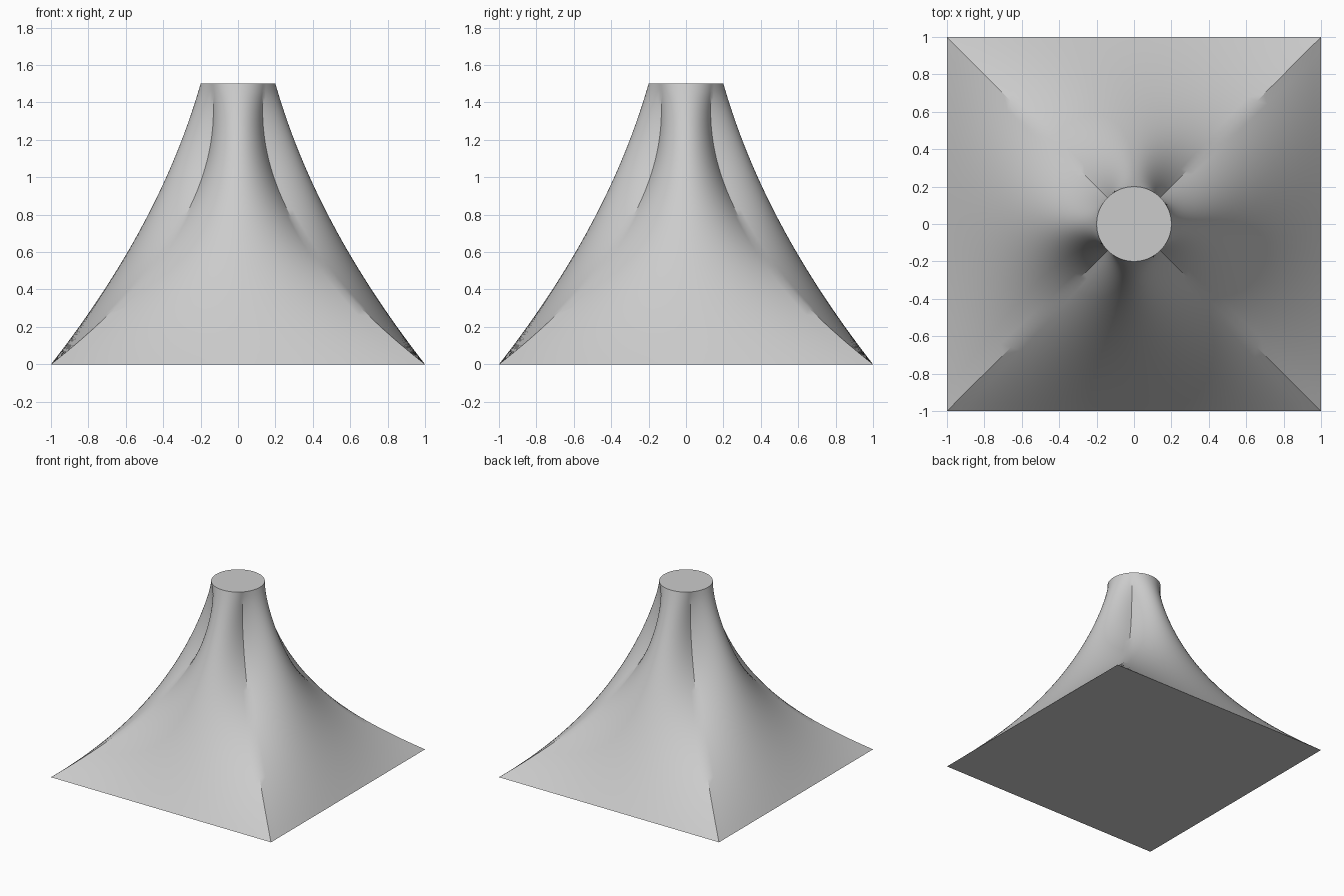
import bpy, bmesh
from math import sin, cos, pi, radians

if "Cube" in bpy.data.objects:
    bpy.data.objects.remove(bpy.data.objects["Cube"])

HEIGHT, TOP_R = 1.5, 0.2
MID_Z, MID_R = 0.55, 0.62      # round middle section of the loft
SIDE, RINGS = 24, 40           # segments per square side, rings in height


def section(z):
    """Points at height z: quadratic loft through square, circle, circle."""
    a = (z - MID_Z) * (z - HEIGHT) / (MID_Z * HEIGHT)
    b = z * (z - HEIGHT) / (MID_Z * (MID_Z - HEIGHT))
    c = z * (z - MID_Z) / (HEIGHT * (HEIGHT - MID_Z))
    r = b * MID_R + c * TOP_R
    pts = []
    for q in range(4):
        cq, sq = round(cos(q * pi / 2)), round(sin(q * pi / 2))
        for i in range(SIDE):
            s = 2 * i / SIDE - 1
            ang = s * pi / 4
            x, y = a + r * cos(ang), a * s + r * sin(ang)
            pts.append((cq * x - sq * y, sq * x + cq * y, z))
    return pts


# Flared body: skin the stacked sections and cap both ends
bm = bmesh.new()
rings = [[bm.verts.new(p) for p in section(HEIGHT * j / RINGS)]
         for j in range(RINGS + 1)]
n = 4 * SIDE
for lo, hi in zip(rings, rings[1:]):
    for i in range(n):
        k = (i + 1) % n
        bm.faces.new((lo[i], lo[k], hi[k], hi[i]))
bm.faces.new(rings[0][::-1])
bm.faces.new(rings[-1])

mesh = bpy.data.meshes.new("flared_body")
bm.to_mesh(mesh)
bm.free()
body = bpy.data.objects.new("flared_body", mesh)
bpy.context.collection.objects.link(body)
bpy.context.view_layer.objects.active = body
body.select_set(True)
bpy.ops.object.shade_smooth_by_angle(angle=radians(30))
